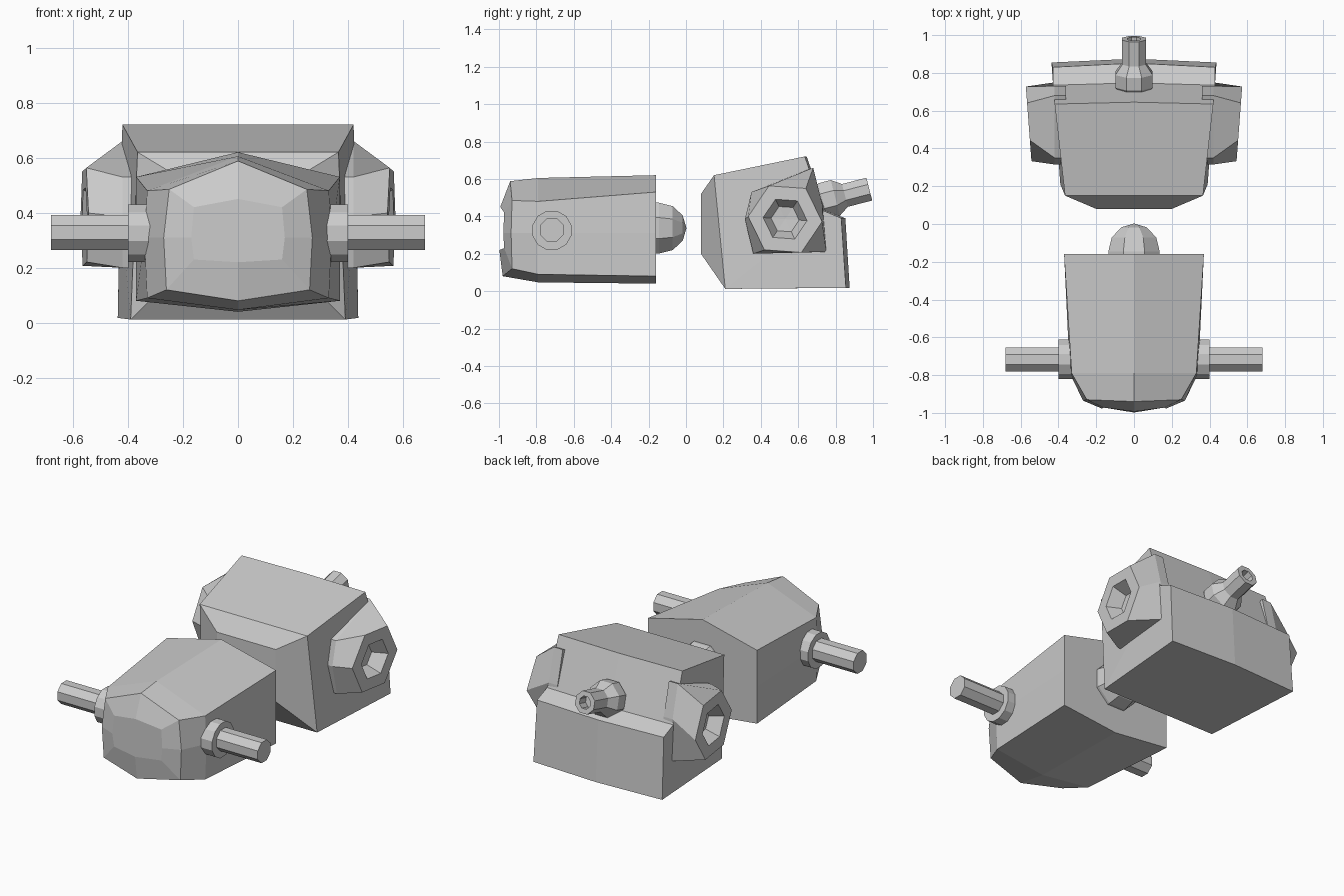
import bpy, bmesh, math
from mathutils import Vector

if "Cube" in bpy.data.objects:
    bpy.data.objects.remove(bpy.data.objects["Cube"])


def loft(name, rings):
    """Skin a list of equal-sized vertex rings and cap both ends."""
    bm = bmesh.new()
    vs = [[bm.verts.new(p) for p in r] for r in rings]
    n = len(vs[0])
    for a, b in zip(vs, vs[1:]):
        for i in range(n):
            j = (i + 1) % n
            bm.faces.new((a[i], a[j], b[j], b[i]))
    bm.faces.new(vs[0])
    bm.faces.new(vs[-1])
    bmesh.ops.recalc_face_normals(bm, faces=bm.faces)
    me = bpy.data.meshes.new(name)
    bm.to_mesh(me)
    bm.free()
    ob = bpy.data.objects.new(name, me)
    bpy.context.collection.objects.link(ob)
    return ob


def turned(name, origin, axis, profile, n=8):
    """Faceted solid of revolution: profile is (distance along axis, radius)."""
    axis = Vector(axis).normalized()
    q = axis.to_track_quat('Z', 'Y')
    rings = []
    for d, r in profile:
        rings.append([Vector(origin) + q @ Vector((
            r * math.cos(2 * math.pi * (i + .5) / n),
            r * math.sin(2 * math.pi * (i + .5) / n), d)) for i in range(n)])
    return loft(name, rings)


def dome(r, start, end, steps):
    """Profile of a sphere between two polar angles."""
    out = []
    for i in range(steps + 1):
        a = math.radians(start + (end - start) * i / steps)
        out.append((-r * math.cos(a), max(r * math.sin(a), .002)))
    return out


# Front body: half sections from top centre to bottom centre, mirrored
sections = [
    [(0, -.16, .62), (.37, -.16, .53), (.37, -.16, .31), (.37, -.16, .08), (0, -.16, .04)],
    [(0, -.79, .605), (.33, -.79, .48), (.34, -.79, .31), (.33, -.79, .09), (0, -.79, .047)],
    [(0, -.94, .588), (.25, -.93, .485), (.27, -.935, .31), (.26, -.93, .12), (0, -.98, .08)],
    [(0, -.993, .45), (.16, -.972, .42), (.17, -.977, .31), (.16, -.972, .23), (0, -.998, .22)],
]
loft("front_body", [h + [(-x, y, z) for x, y, z in h[-2:0:-1]] for h in sections])

# Coupling ball at the back of the front body
turned("coupling_ball", (0, -.145, .337), (0, 1, 0),
       [(-.04, .147)] + dome(.147, 90, 180, 3))

# Side collars and pins
for s, side in ((1, "right"), (-1, "left")):
    turned(side + "_collar", (s * .28, -.717, .325), (s, 0, 0), [(0, .108), (.12, .108)], 12)
    turned(side + "_pin", (s * .3, -.717, .328), (s, 0, 0), [(0, .068), (.38, .068)], 8)

# Rear body: side profile as (y, z, half width), lofted across x
profile = [(.08, .52, .2), (.15, .62, .365), (.635, .72, .42), (.735, .43, .428),
           (.83, .39, .43), (.855, .018, .437), (.21, .012, .39), (.08, .2, .2)]
bulge = [0, 0, .01, .012, .022, .02, 0, 0]
bm = bmesh.new()
cols = [[bm.verts.new((s * w, y + (b if s == 0 else 0), z)) for (y, z, w), b in zip(profile, bulge)]
        for s in (-1, 0, 1)]
for a, b in zip(cols, cols[1:]):
    for i in range(8):
        j = (i + 1) % 8
        bm.faces.new((a[i], a[j], b[j], b[i]))
for c in (cols[0], cols[2]):
    bm.faces.new((c[0], c[1], c[6], c[7]))
    bm.faces.new((c[1], c[2], c[3], c[6]))
    bm.faces.new((c[3], c[4], c[5], c[6]))
bmesh.ops.recalc_face_normals(bm, faces=bm.faces)
mesh = bpy.data.meshes.new("rear_body")
bm.to_mesh(mesh)
bm.free()
bpy.context.collection.objects.link(bpy.data.objects.new("rear_body", mesh))

# Side pods: hexagonal frustums with a tapered socket
base = [(.73, .46), (.68, .66), (.35, .53), (.315, .385), (.36, .2), (.75, .21)]


def hexagon(s, r, depth):
    pts = []
    for i in range(6):
        a = math.radians(-4 + 60 * i)
        y, z = .53 + r * math.cos(a), .385 + r * math.sin(a)
        pts.append((s * (.545 + (y - .36) * .075 - depth), y, z))
    return pts


for s, side in ((1, "right"), (-1, "left")):
    loft(side + "_pod", [[(s * .36, y, z) for y, z in base],
                         [(s * .42, y, z) for y, z in base],
                         hexagon(s, .198, 0), hexagon(s, .118, 0),
                         hexagon(s, .075, .08), hexagon(s, .003, .085)])

# Rear spout: faceted knuckle and a hollow-ended rod
direction = (0, .97, .25)
turned("spout_knuckle", (0, .765, .49), direction, dome(.112, 0, 180, 5))
turned("spout_rod", (0, .765, .49), direction,
       [(0, .068), (.222, .068), (.222, .038), (.16, .038)])
